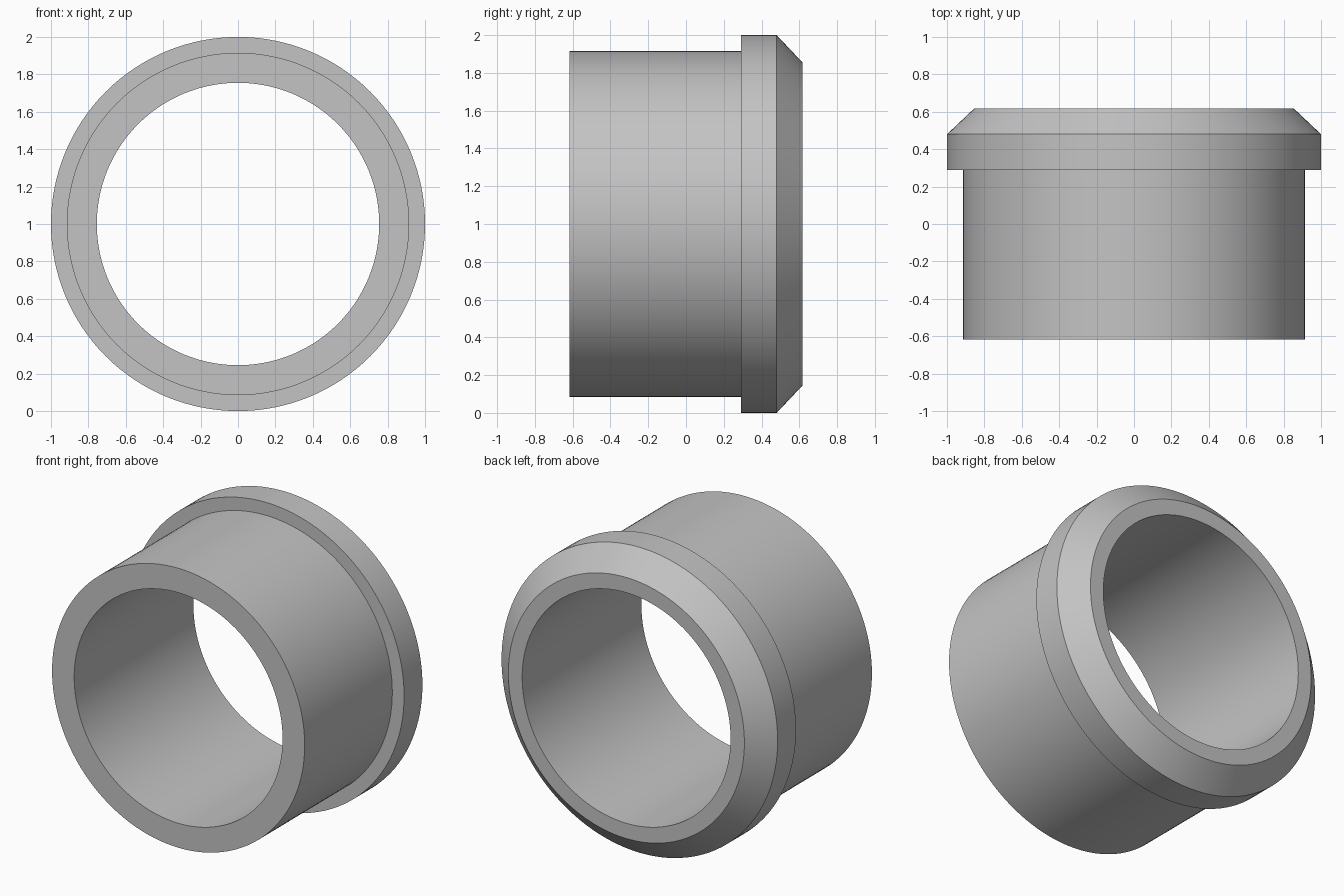
import bpy
import bmesh
from math import cos, sin, tau

cube = bpy.data.objects.get("Cube")
if cube:
    bpy.data.objects.remove(cube, do_unlink=True)

SEGMENTS = 128
CENTRE_Z = 1.0

# Plain grey metal
grey = bpy.data.materials.new("grey_metal")
grey.use_nodes = True
colour = (0.55, 0.55, 0.55, 1)
grey.diffuse_color = colour
grey.node_tree.nodes["Principled BSDF"].inputs["Base Color"].default_value = colour


def lathe_ring(name, profile, material):
    """Revolve a closed (radius, y) profile around the front-to-back axis."""
    bm = bmesh.new()
    rings = []
    for i in range(SEGMENTS):
        a = tau * i / SEGMENTS
        rings.append([bm.verts.new((r * cos(a), y, CENTRE_Z + r * sin(a)))
                      for r, y in profile])
    count = len(profile)
    for i, ring in enumerate(rings):
        after = rings[(i + 1) % SEGMENTS]
        for j in range(count):
            k = (j + 1) % count
            bm.faces.new((ring[j], ring[k], after[k], after[j]))
    bmesh.ops.recalc_face_normals(bm, faces=bm.faces)
    mesh = bpy.data.meshes.new(name)
    bm.to_mesh(mesh)
    bm.free()
    mesh.materials.append(material)
    obj = bpy.data.objects.new(name, mesh)
    bpy.context.collection.objects.link(obj)
    bpy.ops.object.select_all(action="DESELECT")
    obj.select_set(True)
    bpy.context.view_layer.objects.active = obj
    bpy.ops.object.shade_smooth_by_angle()
    return obj


# Sleeve, stepped collar and chamfered back rim around one through bore
lathe_ring("flanged_bushing", [
    (0.755, -0.617),   # bore, front
    (0.915, -0.617),   # sleeve, front
    (0.915, 0.29),     # foot of the collar
    (1.0, 0.29),       # collar, front
    (1.0, 0.48),       # start of the chamfer
    (0.855, 0.617),    # end of the chamfer
    (0.755, 0.617),    # bore, back
], grey)
